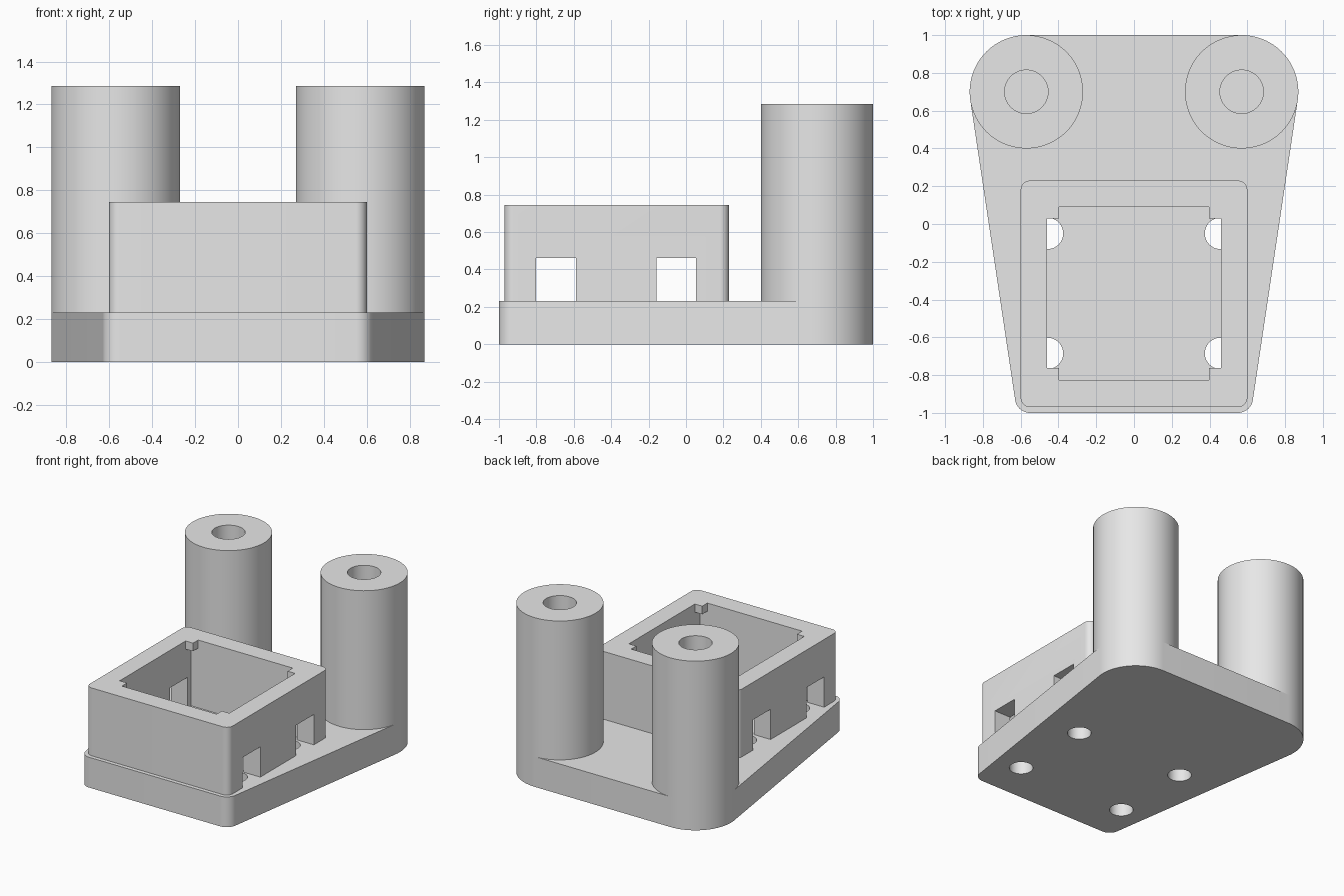
import bpy
import bmesh
import math
from mathutils import Vector
from mathutils.geometry import convex_hull_2d

cube = bpy.data.objects.get("Cube")
if cube:
    bpy.data.objects.remove(cube, do_unlink=True)

grey = bpy.data.materials.new("light grey")
grey.use_nodes = True
grey.diffuse_color = (0.8, 0.8, 0.8, 1)
grey.node_tree.nodes["Principled BSDF"].inputs["Base Color"].default_value = (0.8, 0.8, 0.8, 1)

BASE_TOP, BOX_TOP, POST_TOP = 0.23, 0.745, 1.285
POST_X, POST_Y, POST_R, BORE_R = 0.57, 0.70, 0.30, 0.115
SIDES = (-1, 1)


def circle(x, y, r, n=96):
    return [Vector((x + r * math.cos(2 * math.pi * i / n),
                    y + r * math.sin(2 * math.pi * i / n))) for i in range(n)]


def hull(points):
    return [points[i] for i in convex_hull_2d(points)]


def rectangle(x0, x1, y0, y1):
    return [Vector(p) for p in ((x0, y0), (x1, y0), (x1, y1), (x0, y1))]


def prism(name, outline, z0, z1):
    """Extrude a flat outline between two heights."""
    bm = bmesh.new()
    face = bm.faces.new([bm.verts.new((p.x, p.y, z0)) for p in outline])
    top = bmesh.ops.extrude_face_region(bm, geom=[face])["geom"]
    bmesh.ops.translate(bm, vec=(0, 0, z1 - z0),
                        verts=[v for v in top if isinstance(v, bmesh.types.BMVert)])
    bmesh.ops.recalc_face_normals(bm, faces=bm.faces)
    mesh = bpy.data.meshes.new(name)
    bm.to_mesh(mesh)
    bm.free()
    mesh.materials.append(grey)
    obj = bpy.data.objects.new(name, mesh)
    bpy.context.collection.objects.link(obj)
    return obj


def cut(obj, cutters):
    """Subtract the cutters, then remove them."""
    for cutter in cutters:
        mod = obj.modifiers.new("cut", "BOOLEAN")
        mod.operation, mod.solver, mod.object = "DIFFERENCE", "EXACT", cutter
    graph = bpy.context.evaluated_depsgraph_get()
    mesh = bpy.data.meshes.new_from_object(obj.evaluated_get(graph))
    obj.modifiers.clear()
    obj.data = mesh
    for cutter in cutters:
        bpy.data.objects.remove(cutter, do_unlink=True)


def smooth(obj):
    obj.data.shade_smooth()
    obj.data.set_sharp_from_angle(angle=math.radians(30))


# Tapered base plate with four screw holes
outline = []
for s in SIDES:
    outline += circle(s * POST_X, POST_Y, POST_R) + circle(s * 0.55, -0.92, 0.08)
base = prism("base_plate", hull(outline), 0, BASE_TOP)
cut(base, [prism("screw_hole_cutter", circle(s * 0.458, y, 0.083, 48), -0.1, 0.4)
           for s in SIDES for y in (-0.05, -0.685)])
smooth(base)

# Two hollow posts
for s, side in zip(SIDES, ("right", "left")):
    post = prism(side + "_post", circle(s * POST_X, POST_Y, POST_R), BASE_TOP, POST_TOP)
    cut(post, [prism("bore_cutter", circle(s * POST_X, POST_Y, BORE_R), 0, 1.5)])
    smooth(post)

# Open box with rounded corners and side windows
X0, X1, Y0, Y1 = -0.46, 0.46, -0.825, 0.09
corners = [p for x in (-0.55, 0.55) for y in (-0.92, 0.18) for p in circle(x, y, 0.05, 48)]
walls = prism("box_walls", hull(corners), BASE_TOP, BOX_TOP)
cut(walls, [prism("cavity_cutter", rectangle(X0, X1, Y0, Y1), 0, 1)]
    + [prism("window_cutter", rectangle(-1, 1, y - 0.106, y + 0.106), 0, 0.46)
       for y in (-0.695, -0.053)])
smooth(walls)

# Small retaining tabs flush with the rim in the inner corners
TAB = 0.062
for x, side in ((X0, "right"), (X1 - TAB, "left")):
    for y, end in ((Y0, "front"), (Y1 - TAB, "back")):
        prism(f"{end}_{side}_tab", rectangle(x, x + TAB, y, y + TAB), BOX_TOP - TAB, BOX_TOP)
